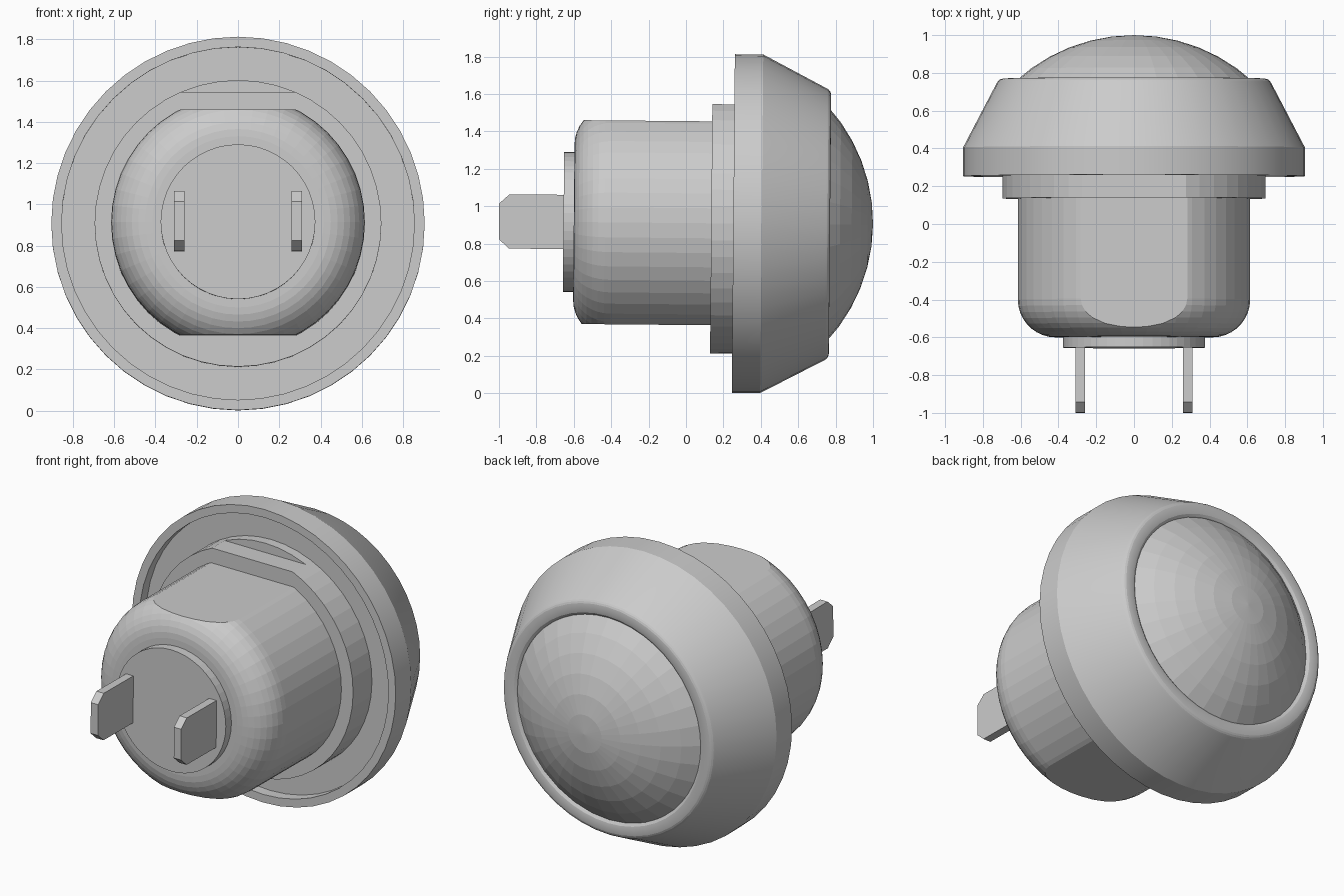
import bpy, bmesh, math
from mathutils import Matrix, Vector

cube = bpy.data.objects.get("Cube")
if cube:
    bpy.data.objects.remove(cube)

grey = bpy.data.materials.new("light grey plastic")
grey.use_nodes = True
COLOUR = (0.6, 0.6, 0.6, 1)
grey.diffuse_color = COLOUR
grey.node_tree.nodes["Principled BSDF"].inputs["Base Color"].default_value = COLOUR

# The whole switch lies along y, with a very slight nose-up tilt
PLACE = Matrix.Translation((0, 0, 0.91)) @ Matrix.Rotation(math.radians(-0.53), 4, 'X')


def finish(name, bm, smooth=None):
    bmesh.ops.recalc_face_normals(bm, faces=bm.faces)
    bm.transform(PLACE)
    mesh = bpy.data.meshes.new(name)
    bm.to_mesh(mesh)
    bm.free()
    mesh.materials.append(grey)
    obj = bpy.data.objects.new(name, mesh)
    bpy.context.collection.objects.link(obj)
    if smooth:
        bpy.ops.object.select_all(action='DESELECT')
        obj.select_set(True)
        bpy.context.view_layer.objects.active = obj
        bpy.ops.object.shade_smooth_by_angle(angle=math.radians(smooth))
    return obj


def lathe(profile, steps):
    """Revolve (radius, y) points around the y axis."""
    bm = bmesh.new()
    verts = [bm.verts.new((r, y, 0)) for r, y in profile]
    edges = [bm.edges.new(pair) for pair in zip(verts, verts[1:])]
    bmesh.ops.spin(bm, geom=verts + edges, cent=(0, 0, 0), axis=(0, 1, 0),
                   angle=math.tau, steps=steps, use_merge=True)
    bmesh.ops.remove_doubles(bm, verts=bm.verts, dist=1e-5)
    return bm


def cut_flat(bm, height, side):
    """Slice off everything beyond a horizontal plane and cap the cut."""
    geom = bm.verts[:] + bm.edges[:] + bm.faces[:]
    cut = bmesh.ops.bisect_plane(bm, geom=geom, plane_co=(0, 0, side * height),
                                 plane_no=(0, 0, side), clear_outer=True)
    edges = [e for e in cut["geom_cut"] if isinstance(e, bmesh.types.BMEdge)]
    bmesh.ops.holes_fill(bm, edges=edges, sides=0)


def arc(r, y, radius, start, end, count):
    angles = [math.radians(start + (end - start) * i / count) for i in range(count + 1)]
    return [(r + radius * math.cos(a), y + radius * math.sin(a)) for a in angles]


# Barrel with a rounded end and two flats
bm = lathe([(0, -0.6)] + arc(0.415, -0.4, 0.2, -90, 0, 9) + [(0.615, 0.15), (0, 0.15)], 48)
for side in (1, -1):
    cut_flat(bm, 0.545, side)
finish("barrel", bm)

# Collar with one flat on top, and the full ring behind it
bm = lathe([(0, 0.135), (0.695, 0.135), (0.695, 0.26), (0, 0.26)], 48)
cut_flat(bm, 0.637, 1)
finish("collar", bm)
finish("collar_base", lathe([(0, 0.26), (0.695, 0.26), (0.695, 0.34), (0, 0.34)], 48))

# Flange: recessed underside, straight rim, cone and rolled lip
flange = [(0, 0.32), (0.855, 0.32), (0.855, 0.253), (0.905, 0.253), (0.905, 0.405)]
flange += arc(0.69, 0.73, 0.04, 25, 90, 4)
flange += arc(0.66, 0.73, 0.04, 90, 180, 4)
flange += [(0.62, 0.66), (0, 0.66)]
finish("flange", lathe(flange, 48), 12)

# Domed button
R = 0.93
half = math.degrees(math.asin(0.635 / R))
dome = arc(0, 1.0 - R, R, 90 - half, 90, 6)
finish("button_dome", lathe([(0, 0.7), (0.62, 0.7)] + dome, 32))

# Raised disc carrying the terminals
finish("terminal_disc", lathe([(0, -0.655), (0.375, -0.655), (0.375, -0.58), (0, -0.58)], 48))

# Two blade terminals with chamfered tips
outline = [(-0.6, 0.145), (-0.945, 0.145), (-1.0, 0.095)]
outline += [(y, -z) for y, z in reversed(outline)]
for name, x in (("left_terminal", 0.285), ("right_terminal", -0.285)):
    bm = bmesh.new()
    face = bm.faces.new([bm.verts.new((x - 0.025, y, z)) for y, z in outline])
    new = bmesh.ops.extrude_face_region(bm, geom=[face])["geom"]
    bmesh.ops.translate(bm, vec=Vector((0.05, 0, 0)),
                        verts=[v for v in new if isinstance(v, bmesh.types.BMVert)])
    finish(name, bm)
